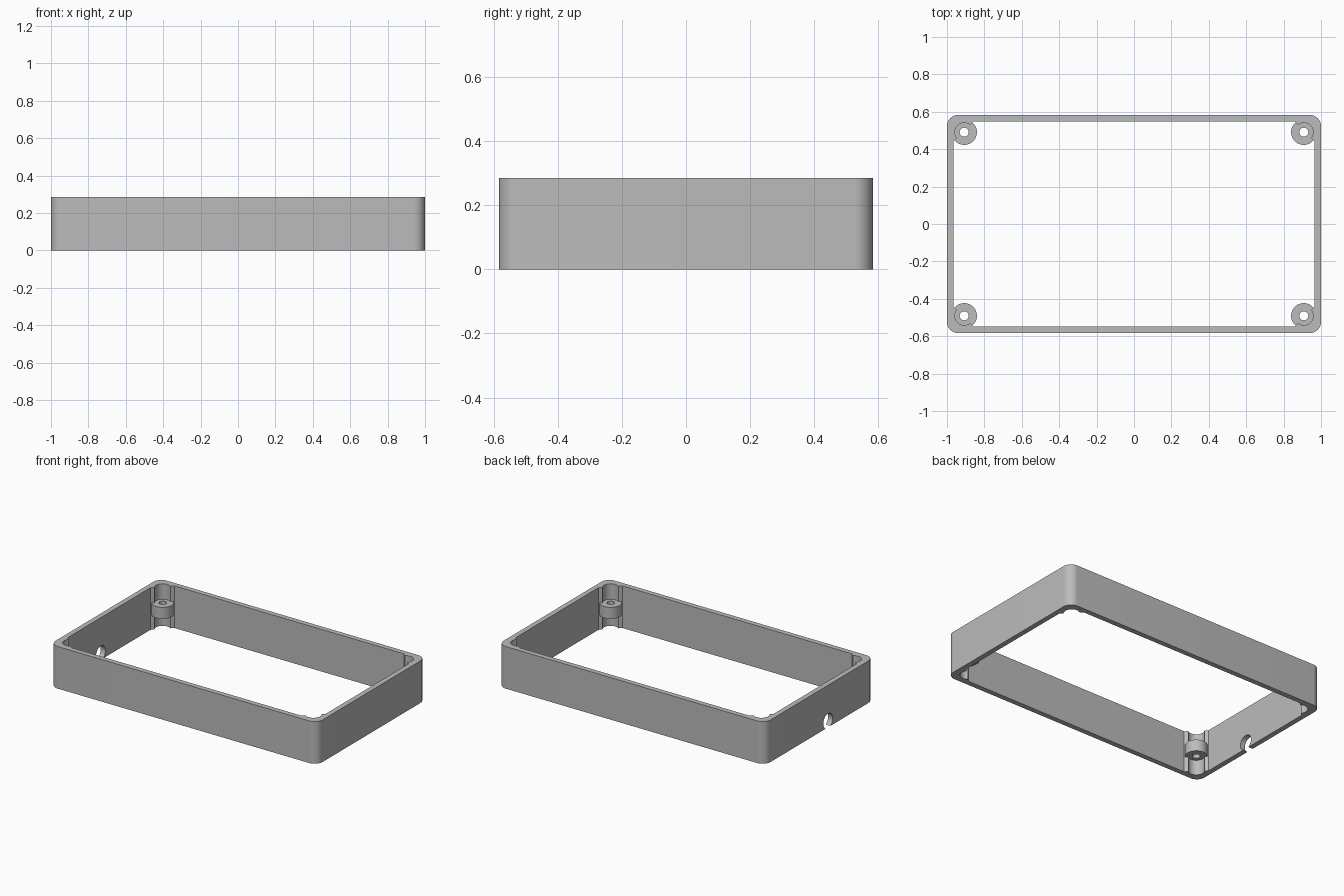
import bpy, bmesh, math
from mathutils import Vector

if "Cube" in bpy.data.objects:
    bpy.data.objects.remove(bpy.data.objects["Cube"], do_unlink=True)

HX, HY, H = 1.0, 0.583, 0.285      # half length, half width, height
WALL, ROUND = 0.035, 0.06          # wall thickness, outer corner radius
GAP = 0.057                        # screw axis to inner wall
POCKET, BOSS, HOLE = 0.05, 0.068, 0.024
SHIFT = 0.006                      # pocket lip offset towards the corner
CORNERS = [(1, 1), (-1, 1), (-1, -1), (1, -1)]

grey = bpy.data.materials.new("grey plastic")
grey.use_nodes = True
colour = (0.5, 0.5, 0.5, 1)
grey.diffuse_color = colour
grey.node_tree.nodes["Principled BSDF"].inputs["Base Color"].default_value = colour


def arc(centre, radius, start, end, steps):
    """Points on an arc in the plane, both ends included."""
    return [centre + radius * Vector((math.cos(a), math.sin(a)))
            for a in (start + (end - start) * i / steps for i in range(steps + 1))]


def prism(name, loops, low, high):
    """Extrude a flat outline, with any holes, between two heights."""
    bm = bmesh.new()
    edges = []
    for loop in loops:
        verts = [bm.verts.new((p.x, p.y, low)) for p in loop]
        edges += [bm.edges.new((verts[i - 1], verts[i])) for i in range(len(verts))]
    bmesh.ops.triangle_fill(bm, use_beauty=True, edges=edges)
    result = bmesh.ops.extrude_face_region(bm, geom=bm.faces[:])
    top = [g for g in result["geom"] if isinstance(g, bmesh.types.BMVert)]
    bmesh.ops.translate(bm, vec=(0, 0, high - low), verts=top)
    bmesh.ops.recalc_face_normals(bm, faces=bm.faces[:])
    mesh = bpy.data.meshes.new(name)
    bm.to_mesh(mesh)
    bm.free()
    mesh.materials.append(grey)
    obj = bpy.data.objects.new(name, mesh)
    bpy.context.collection.objects.link(obj)
    return obj


def select_only(obj):
    bpy.ops.object.select_all(action="DESELECT")
    obj.select_set(True)
    bpy.context.view_layer.objects.active = obj


def smooth(obj):
    select_only(obj)
    bpy.ops.object.shade_smooth_by_angle(angle=math.radians(30))


# Outlines: rounded outside, inside with a round pocket in every corner
outer, inner, bosses = [], [], []
lip = GAP * math.sqrt(2) - SHIFT
a = math.asin(SHIFT / POCKET)
b = math.asin(SHIFT / BOSS)
origin = Vector((0, 0))
for i, (sx, sy) in enumerate(CORNERS):
    start = i * math.pi / 2
    outer += arc(Vector((sx * (HX - ROUND), sy * (HY - ROUND))), ROUND,
                 start, start + math.pi / 2, 12)
    axis = Vector((sx * (HX - WALL - GAP), sy * (HY - WALL - GAP)))
    out = Vector((sx, sy)).normalized()
    side = Vector((out.y, -out.x))

    def place(points):
        return [axis + side * p.x + out * p.y for p in points]

    pocket = arc(origin, POCKET, a, math.pi - a, 20)
    inner += place([Vector((lip, SHIFT))] + pocket + [Vector((-lip, SHIFT))])
    rim = arc(origin, BOSS, math.pi - b, 2 * math.pi + b, 28)
    hole = arc(origin, HOLE, 0, 2 * math.pi, 24)[:-1]
    bosses.append([place(pocket + rim), place(hole)])

# Frame walls
frame = prism("frame", [outer, inner], 0, H)

# Cable notch through the bottom edge of the right end
bpy.ops.mesh.primitive_cylinder_add(vertices=40, radius=0.05, depth=0.2,
                                    location=(-HX, -0.09, 0.043),
                                    rotation=(0, math.pi / 2, 0))
cutter = bpy.context.object
cutter.name = "notch_cutter"
cutter.hide_render = True
cutter.data.materials.append(grey)
cut = frame.modifiers.new("notch", "BOOLEAN")
cut.operation = "DIFFERENCE"
cut.solver = "EXACT"
cut.object = cutter
select_only(frame)
bpy.ops.object.modifier_apply(modifier=cut.name)
bpy.data.objects.remove(cutter, do_unlink=True)
smooth(frame)

# Screw bosses halfway up the pockets
names = ["back_left", "back_right", "front_right", "front_left"]
for name, loops in zip(names, bosses):
    smooth(prism("screw_boss_" + name, loops, 0.102, 0.18))
